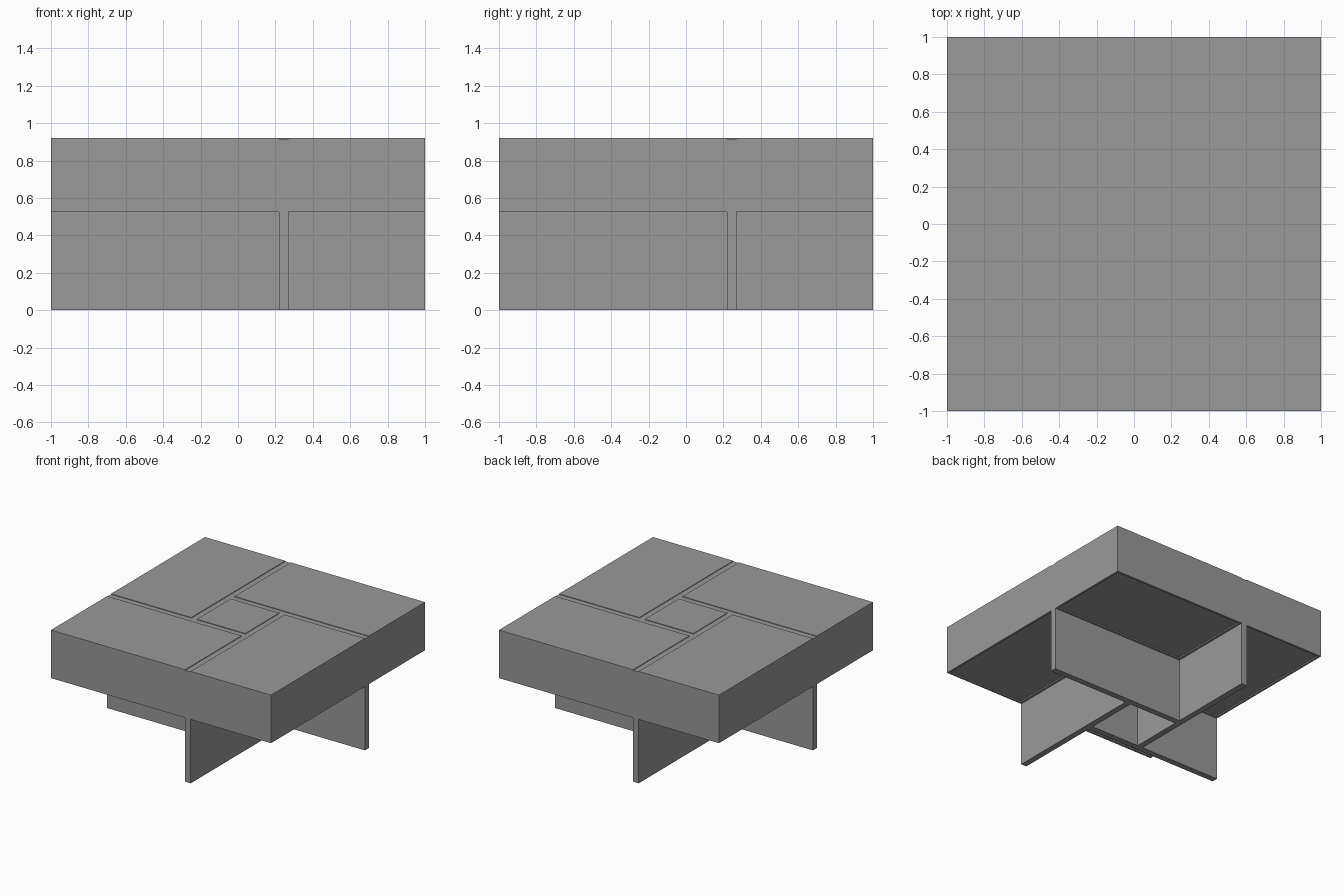
import bpy
import bmesh
import math
from mathutils import Matrix, Vector

if "Cube" in bpy.data.objects:
    bpy.data.objects.remove(bpy.data.objects["Cube"], do_unlink=True)

HALF = 1.0      # half of the table width
TOP = 0.92      # table height
UNDER = 0.525   # underside of the top blocks
INNER = 0.22    # inner face of each panel
OUTER = 0.27    # outer face of each panel
GROOVE = 0.005  # depth of the groove over each panel

grey = bpy.data.materials.new("plain grey")
grey.use_nodes = True
grey.diffuse_color = (0.32, 0.32, 0.32, 1)
bsdf = next(n for n in grey.node_tree.nodes if n.type == 'BSDF_PRINCIPLED')
bsdf.inputs["Base Color"].default_value = (0.32, 0.32, 0.32, 1)


def box(name, low, high, angle=0.0, rim=0.0, recess=0.0):
    """Box between two corners, turned about z; optional recessed underside."""
    low, high = Vector(low), Vector(high)
    bm = bmesh.new()
    size = Matrix.Diagonal((*(high - low), 1))
    bmesh.ops.create_cube(bm, size=1, matrix=Matrix.Translation((low + high) / 2) @ size)
    if rim:
        bm.normal_update()
        bottom = min(bm.faces, key=lambda f: f.calc_center_median().z)
        bmesh.ops.inset_region(bm, faces=[bottom], thickness=rim)
        bmesh.ops.extrude_face_region  # keep the rim flat, then step the panel up
        step = bmesh.ops.inset_region(bm, faces=[bottom], thickness=0.0005)
        bmesh.ops.translate(bm, verts=bottom.verts, vec=(0, 0, recess))
    bmesh.ops.rotate(bm, verts=bm.verts, cent=(0, 0, 0),
                     matrix=Matrix.Rotation(angle, 3, 'Z'))
    bmesh.ops.recalc_face_normals(bm, faces=bm.faces)
    mesh = bpy.data.meshes.new(name)
    bm.to_mesh(mesh)
    bm.free()
    mesh.materials.append(grey)
    obj = bpy.data.objects.new(name, mesh)
    bpy.context.collection.objects.link(obj)
    return obj


# Four blocks and four upright panels in a pinwheel
for i, side in enumerate(("front", "left", "back", "right")):
    turn = i * math.pi / 2
    box(side + "_top_block", (OUTER, -HALF, UNDER), (HALF, INNER, TOP),
        turn, rim=0.025, recess=0.01)
    box(side + "_leg_panel", (INNER, -HALF, 0), (OUTER, INNER, TOP - GROOVE), turn)

# Square block in the middle
box("centre_block", (-INNER, -INNER, UNDER), (INNER, INNER, TOP))
